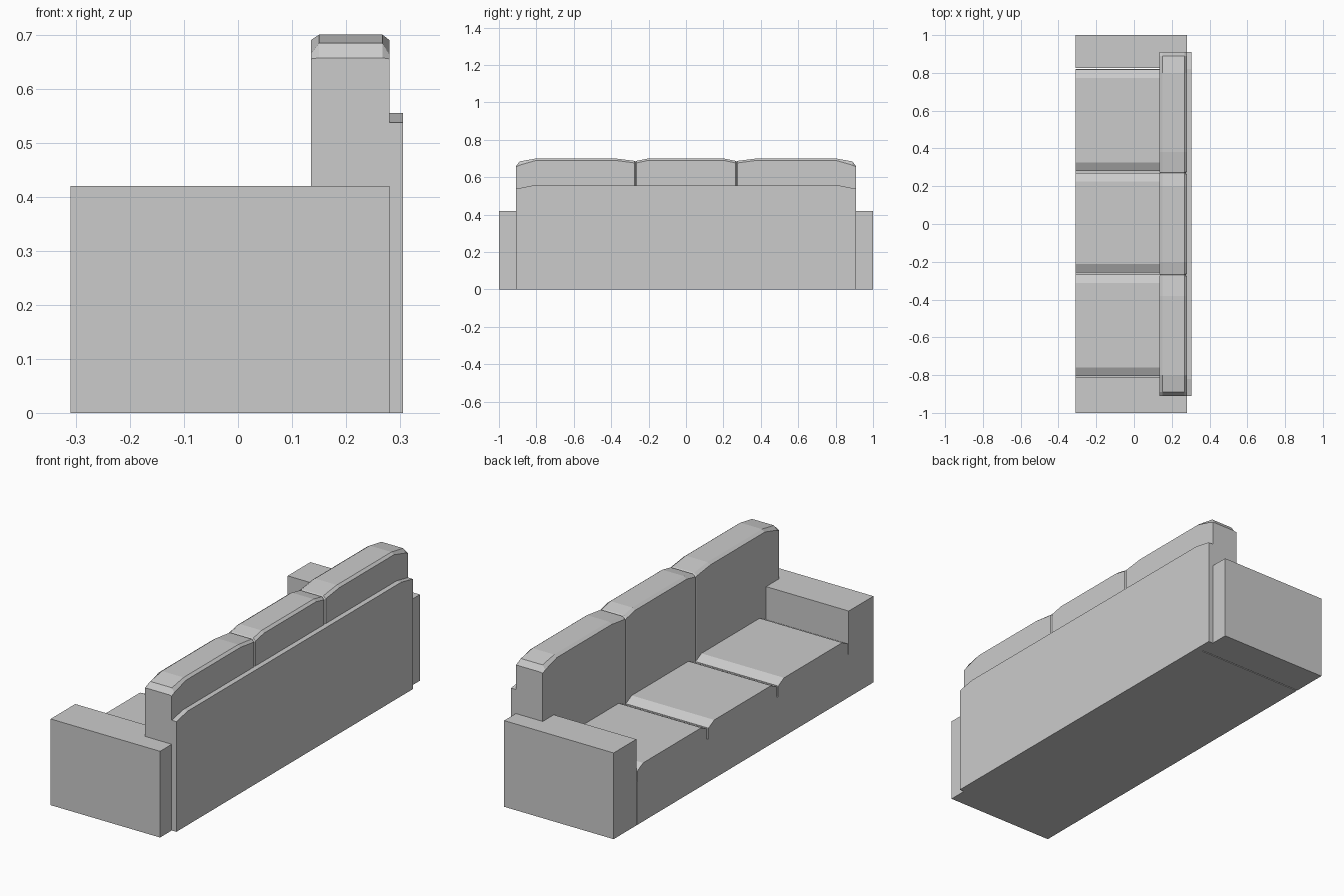
import bpy, bmesh

if "Cube" in bpy.data.objects:
    bpy.data.objects.remove(bpy.data.objects["Cube"])


def make(name, verts, faces):
    mesh = bpy.data.meshes.new(name)
    mesh.from_pydata(verts, [], faces)
    bm = bmesh.new()
    bm.from_mesh(mesh)
    bmesh.ops.recalc_face_normals(bm, faces=bm.faces)
    bm.to_mesh(mesh)
    bm.free()
    obj = bpy.data.objects.new(name, mesh)
    bpy.context.collection.objects.link(obj)
    return obj


def loft(name, rings):
    """Skin equal-sized rings of points and cap both ends."""
    n, m = len(rings[0]), len(rings)
    faces = [(r * n + i, r * n + (i + 1) % n,
              (r + 1) * n + (i + 1) % n, (r + 1) * n + i)
             for r in range(m - 1) for i in range(n)]
    faces += [tuple(range(n)), tuple(range((m - 1) * n, m * n))]
    return make(name, [p for ring in rings for p in ring], faces)


def extrude_x(name, profile, x0, x1):
    """Extrude a (y, z) profile from x0 to x1."""
    return loft(name, [[(x, y, z) for y, z in profile] for x in (x0, x1)])


def box(name, x0, x1, y0, y1, z0, z1):
    return extrude_x(name, [(y0, z0), (y1, z0), (y1, z1), (y0, z1)], x0, x1)


# Base and arms
box("seat_base", -0.31, 0.28, -0.82, 0.82, 0, 0.21)
box("left_arm", -0.31, 0.28, -1, -0.81, 0, 0.42)
box("right_arm", -0.31, 0.28, 0.825, 1, 0, 0.42)

# Three seat cushions with sloped side edges
for i, (a, b) in enumerate([(-0.805, -0.267), (-0.257, 0.27), (0.28, 0.818)]):
    extrude_x(f"seat_cushion_{i + 1}",
              [(a, 0.2), (b, 0.2), (b, 0.262), (b - 0.045, 0.285),
               (a + 0.045, 0.285), (a, 0.262)], -0.31, 0.15)

# Back cushions: one lofted row, dipping at the two seams
# each station is (y, edge height, top height, side inset)
half = [(0.91, 0.655, 0.657, 0), (0.89, 0.664, 0.684, 0),
        (0.80, 0.69, 0.70, 0), (0.38, 0.69, 0.70, 0),
        (0.276, 0.676, 0.687, 0), (0.27, 0.67, 0.682, 0.006),
        (0.264, 0.676, 0.687, 0), (0.20, 0.69, 0.70, 0)]
stations = half + [(-y, e, t, s) for y, e, t, s in reversed(half)]
loft("back_cushions",
     [[(0.135 + s / 3, y, 0.1), (0.28 - s, y, 0.1), (0.28 - s, y, e),
       (0.267 - s, y, t), (0.15, y, t), (0.135 + s / 3, y, e)]
      for y, e, t, s in stations])

# Rear panel with clipped top corners
extrude_x("back_panel", [(-0.91, 0), (0.91, 0), (0.91, 0.537), (0.82, 0.555),
                         (-0.82, 0.555), (-0.91, 0.537)], 0.27, 0.305)
